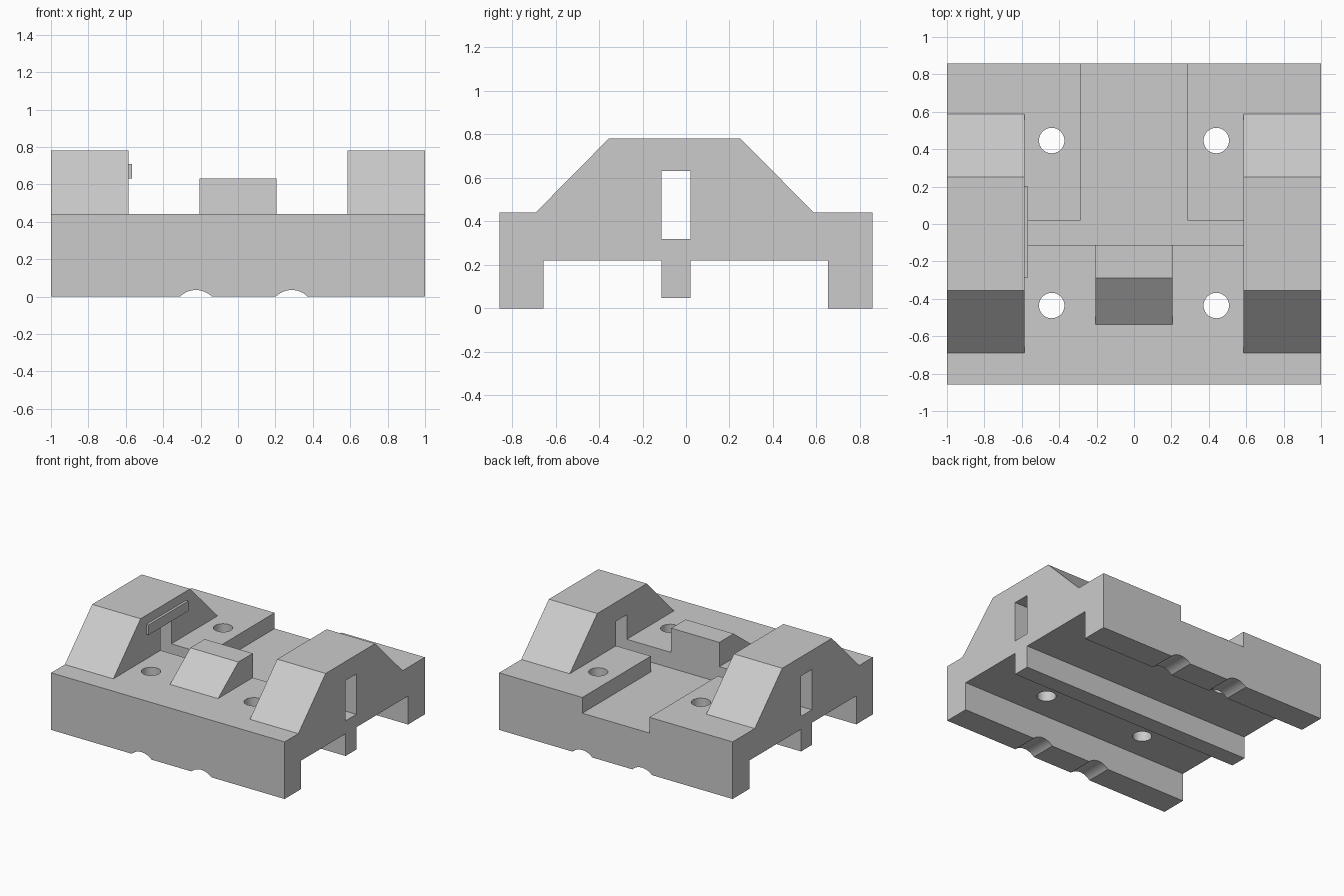
import bpy
import bmesh
import math

start_cube = bpy.data.objects.get("Cube")
if start_cube:
    bpy.data.objects.remove(start_cube, do_unlink=True)

grey = bpy.data.materials.new("plain grey")
grey.use_nodes = True
colour = (0.6, 0.6, 0.6, 1)
grey.diffuse_color = colour
grey.node_tree.nodes["Principled BSDF"].inputs["Base Color"].default_value = colour


def make_object(name, bm):
    bmesh.ops.recalc_face_normals(bm, faces=bm.faces)
    mesh = bpy.data.meshes.new(name)
    bm.to_mesh(mesh)
    bm.free()
    mesh.materials.append(grey)
    obj = bpy.data.objects.new(name, mesh)
    bpy.context.collection.objects.link(obj)
    return obj


def prism(name, profile, x0, x1):
    """Extrude a (y, z) profile along x."""
    bm = bmesh.new()
    face = bm.faces.new([bm.verts.new((x0, y, z)) for y, z in profile])
    side = bmesh.ops.extrude_face_region(bm, geom=[face])["geom"]
    verts = [v for v in side if isinstance(v, bmesh.types.BMVert)]
    bmesh.ops.translate(bm, vec=(x1 - x0, 0, 0), verts=verts)
    return make_object(name, bm)


def box(name, x, y, z):
    return prism(name, [(y[0], z[0]), (y[1], z[0]), (y[1], z[1]), (y[0], z[1])], *x)


def cylinder(name, radius, depth, location, along_y=False):
    bm = bmesh.new()
    bmesh.ops.create_cone(bm, cap_ends=True, segments=48, radius1=radius,
                          radius2=radius, depth=depth)
    obj = make_object(name, bm)
    obj.location = location
    if along_y:
        obj.rotation_euler.x = math.pi / 2
    return obj


def combine(target, tool, operation):
    """Apply a boolean and discard the tool."""
    tool.hide_render = True
    mod = target.modifiers.new(tool.name, 'BOOLEAN')
    mod.object, mod.operation, mod.solver = tool, operation, 'EXACT'
    bpy.context.view_layer.objects.active = target
    bpy.ops.object.modifier_apply(modifier=mod.name)
    bpy.data.objects.remove(tool, do_unlink=True)


FLOOR, DECK, TOP = 0.32, 0.442, 0.78
SLOT = (-0.112, 0.02)
TOWER_X = 0.585

# Full side profile: feet, channels, centre rib and sloped towers
body = prism("carriage_body", [
    (-0.858, 0), (-0.655, 0), (-0.655, 0.22), (SLOT[0], 0.22), (SLOT[0], 0.048),
    (SLOT[1], 0.048), (SLOT[1], 0.22), (0.652, 0.22), (0.652, 0), (0.858, 0),
    (0.858, DECK), (0.587, DECK), (0.25, TOP), (-0.356, TOP), (-0.69, DECK),
    (-0.858, DECK)], -1, 1)

# Open deck between the towers, cross slot and rear recess
cutters = [
    box("deck_cutter", (-TOWER_X, TOWER_X), (-1, 1), (DECK, 1)),
    box("slot_cutter", (-1.1, 1.1), SLOT, (FLOOR, 0.632)),
    box("recess_cutter", (-0.287, 0.287), (SLOT[0], 1), (FLOOR, 0.9)),
]
# Four bolt holes
for x in (-0.44, 0.44):
    for y in (-0.436, 0.446):
        cutters.append(cylinder("bolt_hole_cutter", 0.068, 1.2, (x, y, 0.5)))
# Shallow round notches under both feet
for x in (-0.225, 0.287):
    cutters.append(cylinder("notch_cutter", 0.121, 2, (x, 0, -0.086), True))
for cutter in cutters:
    combine(body, cutter, 'DIFFERENCE')

# Sloped block in the middle of the deck
block = prism("centre_block", [
    (-0.537, DECK), (-0.537, DECK - 0.05), (SLOT[0], DECK - 0.05),
    (SLOT[0], 0.63), (-0.288, 0.63)], -0.207, 0.205)
combine(body, block, 'UNION')

# Thin ledge on the inner face of the right tower
ledge = box("inner_ledge", (-TOWER_X - 0.02, -0.566), (-0.285, 0.2), (0.632, 0.71))
combine(body, ledge, 'UNION')

bpy.ops.object.select_all(action='DESELECT')
body.select_set(True)
bpy.context.view_layer.objects.active = body
bpy.ops.object.shade_smooth_by_angle(angle=math.radians(25))
